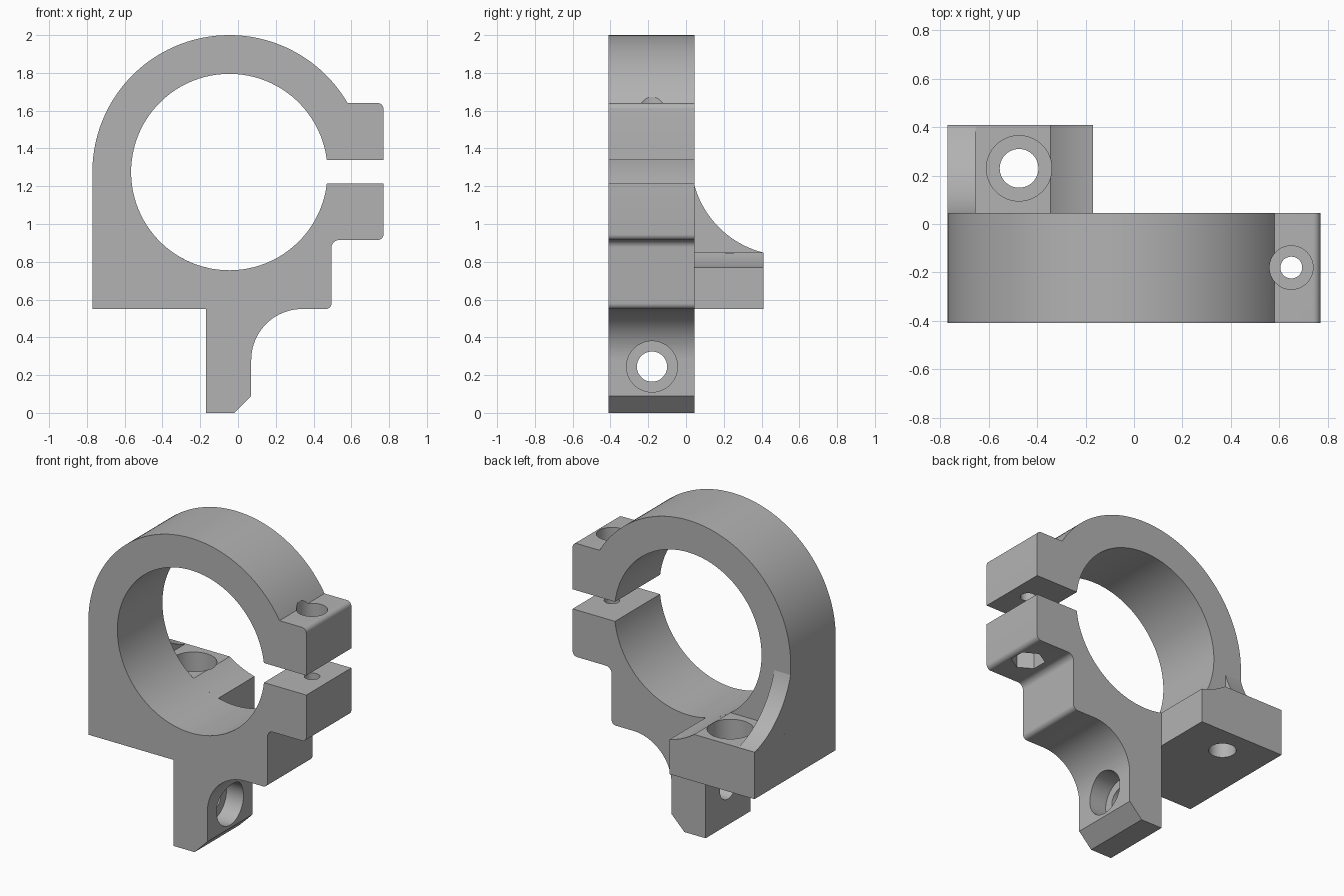
import bpy, bmesh
from math import radians, cos, sin, asin, degrees, pi
from mathutils import Matrix

if "Cube" in bpy.data.objects:
    bpy.data.objects.remove(bpy.data.objects["Cube"])

grey = bpy.data.materials.new("plain grey")
grey.use_nodes = True
grey.diffuse_color = (0.45, 0.45, 0.45, 1)
grey.node_tree.nodes["Principled BSDF"].inputs["Base Color"].default_value = (0.45, 0.45, 0.45, 1)

FRONT, BACK, LUG_END = -0.41, 0.045, 0.41
CX, CZ = -0.046, 1.275          # bore centre
BORE, OUTER = 0.52, 0.725
BOLT_Y = -0.18


def arc(cx, cz, r, a0, a1, n):
    """Points on an arc from angle a0 to a1, in degrees."""
    steps = [radians(a0 + (a1 - a0) * i / n) for i in range(n + 1)]
    return [(cx + r * cos(a), cz + r * sin(a)) for a in steps]


def add_object(name, bm):
    bmesh.ops.recalc_face_normals(bm, faces=bm.faces)
    mesh = bpy.data.meshes.new(name)
    bm.to_mesh(mesh)
    bm.free()
    mesh.materials.append(grey)
    obj = bpy.data.objects.new(name, mesh)
    bpy.context.collection.objects.link(obj)
    return obj


def prism(name, outline, axis, lo, hi):
    """Extrude an outline (u, z) along axis x or y."""
    bm = bmesh.new()
    place = (lambda u, z: (u, lo, z)) if axis == "y" else (lambda u, z: (lo, u, z))
    face = bm.faces.new([bm.verts.new(place(u, z)) for u, z in outline])
    ext = bmesh.ops.extrude_face_region(bm, geom=[face])
    move = (0, hi - lo, 0) if axis == "y" else (hi - lo, 0, 0)
    bmesh.ops.translate(bm, vec=move, verts=[v for v in ext["geom"] if isinstance(v, bmesh.types.BMVert)])
    return add_object(name, bm)


def cutter(axis, centre, r, lo, hi, sides=64):
    """Cylinder along an axis; centre gives the other two coordinates."""
    a, b = centre
    mid = (lo + hi) / 2
    turn, pos = {
        "x": (Matrix.Rotation(pi / 2, 4, "Y"), (mid, a, b)),
        "y": (Matrix.Rotation(pi / 2, 4, "X"), (a, mid, b)),
        "z": (Matrix.Identity(4), (a, b, mid)),
    }[axis]
    bm = bmesh.new()
    bmesh.ops.create_cone(bm, cap_ends=True, segments=sides, radius1=r, radius2=r,
                          depth=hi - lo, matrix=Matrix.Translation(pos) @ turn)
    obj = add_object("cutter", bm)
    obj.hide_render = True
    return obj


def cut(obj, cutters):
    for c in cutters:
        mod = obj.modifiers.new("cut", "BOOLEAN")
        mod.operation = "DIFFERENCE"
        mod.solver = "EXACT"
        mod.object = c
    graph = bpy.context.evaluated_depsgraph_get()
    mesh = bpy.data.meshes.new_from_object(obj.evaluated_get(graph))
    obj.modifiers.clear()
    obj.data = mesh
    for c in cutters:
        bpy.data.objects.remove(c)


# Clamp body: foot, split ring and ears as one outline
EAR_TOP, SLIT_TOP, SLIT_LOW, EAR_LOW, BASE = 1.64, 1.34, 1.215, 0.915, 0.55
EAR_X, SIDE_X, r = 0.77, 0.495, 0.03
ear_angle = degrees(asin((EAR_TOP - CZ) / OUTER))
top_lip = degrees(asin((SLIT_TOP - CZ) / BORE))
low_lip = degrees(asin((SLIT_LOW - CZ) / BORE))
outline = [(-0.17, 0), (-0.17, BASE), (-0.771, BASE)]
outline += arc(CX, CZ, OUTER, 180, ear_angle, 64)
outline += arc(EAR_X - r, EAR_TOP - r, r, 90, 0, 6)
outline += [(EAR_X, SLIT_TOP)]
outline += arc(CX, CZ, BORE, top_lip, 360 + low_lip, 96)
outline += [(EAR_X, SLIT_LOW)]
outline += arc(EAR_X - r, EAR_LOW + r, r, 0, -90, 6)
outline += arc(SIDE_X + 0.04, EAR_LOW - 0.04, 0.04, 90, 180, 6)
outline += arc(SIDE_X - r, BASE + r, r, 0, -90, 6)
outline += arc(0.34, 0.28, 0.27, 90, 180, 20)
outline += [(0.07, 0.09), (-0.02, 0)]
body = prism("clamp_body", outline, "y", FRONT, BACK)

# Foot bolt hole, ear bolt hole and hexagonal nut pocket
cut(body, [
    cutter("x", (BOLT_Y, 0.245), 0.08, -0.3, 0.3),
    cutter("x", (BOLT_Y, 0.245), 0.135, -0.05, 0.6),
    cutter("z", (0.65, BOLT_Y), 0.045, 0.8, 1.7),
    cutter("z", (0.65, BOLT_Y), 0.09, 1.52, 1.9),
    cutter("z", (0.65, BOLT_Y), 0.1, 0.8, 1.02, sides=6),
])

# Rear mounting lug, relieved by the bore, with a counterbored hole
lug = prism("mounting_lug", [(-0.771, BASE), (-0.17, BASE), (-0.17, 0.85), (-0.771, 0.85)],
            "y", BACK, LUG_END)
cut(lug, [
    cutter("y", (CX, CZ), BORE, -0.6, 0.6, sides=96),
    cutter("z", (-0.475, 0.23), 0.08, 0.4, 1.0),
    cutter("z", (-0.475, 0.23), 0.135, 0.7, 1.0),
])

# Curved gusset between lug and ring
gusset = prism("gusset", [(BACK, 0.85)] + arc(0.534, 1.341, 0.508, 255, 195, 20),
               "x", -0.771, -0.655)

for obj in bpy.context.scene.objects:
    obj.select_set(obj in (body, lug, gusset))
bpy.context.view_layer.objects.active = body
bpy.ops.object.shade_smooth_by_angle(angle=radians(30))
